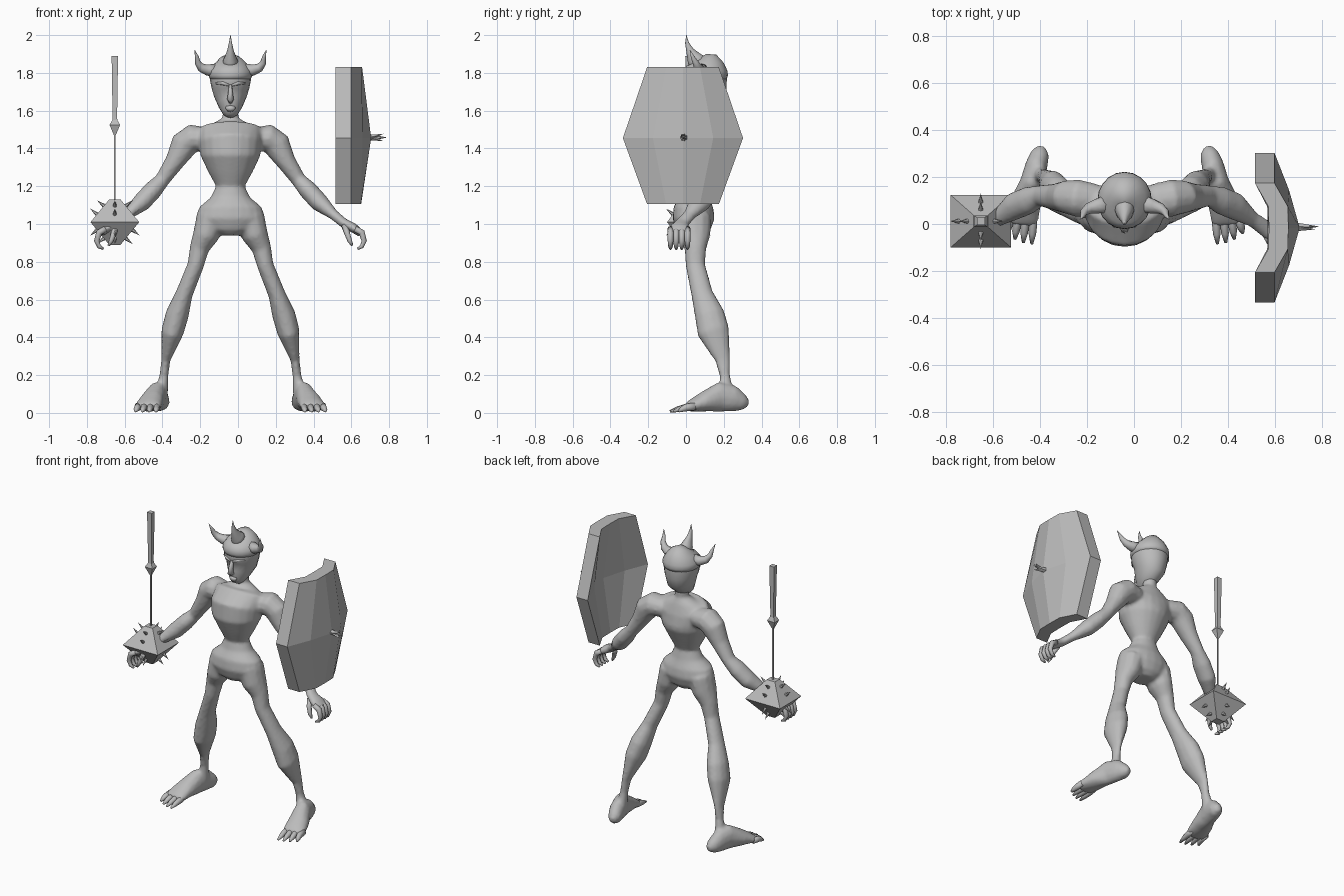
import bpy, bmesh, math
from mathutils import Vector

CX = -0.04  # symmetry plane of the figure
grey = bpy.data.materials.new("plain_grey")
grey.diffuse_color = (0.5, 0.5, 0.5, 1)


def finish(bm, name, smooth=True):
    bmesh.ops.recalc_face_normals(bm, faces=bm.faces)
    me = bpy.data.meshes.new(name)
    bm.to_mesh(me)
    bm.free()
    me.materials.append(grey)
    for p in me.polygons:
        p.use_smooth = smooth
    ob = bpy.data.objects.new(name, me)
    bpy.context.collection.objects.link(ob)
    return ob


def tube(bm, rings, side=1, ref=(0, 1, 0), n=12):
    """Loft ellipses (offset, y, z, half width, half depth) along their path."""
    pts = [Vector((CX + side * r[0], r[1], r[2])) for r in rings]
    loops = []
    for i, (p, r) in enumerate(zip(pts, rings)):
        t = (pts[min(i + 1, len(pts) - 1)] - pts[max(i - 1, 0)]).normalized()
        u = Vector(ref).cross(t).normalized()
        v = t.cross(u)
        loops.append([bm.verts.new(p + u * r[3] * math.cos(a) + v * r[4] * math.sin(a))
                      for a in [2 * math.pi * k / n for k in range(n)]])
    for a, b in zip(loops, loops[1:]):
        for k in range(n):
            bm.faces.new((a[k], a[(k + 1) % n], b[(k + 1) % n], b[k]))
    bm.faces.new(loops[0])
    bm.faces.new(loops[-1])


# ---- body: torso, limbs and feet fused into one skin
bm = bmesh.new()
tube(bm, [(0, .04, .94, .06, .06), (0, .04, .97, .14, .09), (0, .04, 1.03, .185, .112),
          (0, .04, 1.09, .165, .105), (0, .045, 1.14, .105, .08), (0, .045, 1.2, .076, .066),
          (0, .045, 1.27, .115, .1), (0, .045, 1.36, .158, .143), (0, .05, 1.43, .168, .148),
          (0, .09, 1.5, .17, .1), (0, .1, 1.53, .1, .06), (0, .1, 1.56, .042, .042),
          (0, .1, 1.64, .04, .045)], n=20)
for s in (-1, 1):
    # arm
    tube(bm, [(.12, .1, 1.45, .06, .07), (.2, .11, 1.455, .075, .08), (.245, .115, 1.42, .075, .072),
              (.295, .115, 1.33, .052, .058), (.36, .12, 1.235, .04, .045),
              (.41, .1, 1.18, .05, .06), (.47, .075, 1.115, .05, .06),
              (.545, .02, 1.05, .028, .034), (.6, -.02, 1.005, .026, .038),
              (.65, -.035, .98, .026, .055), (.69, -.04, .95, .02, .055)], s)
    # leg
    tube(bm, [(.1, .045, 1.04, .08, .09), (.13, .045, .94, .07, .085), (.165, .05, .87, .052, .058),
              (.185, .05, .78, .044, .052), (.245, .085, .63, .046, .058),
              (.282, .125, .52, .062, .08), (.307, .145, .43, .06, .086),
              (.342, .195, .28, .024, .04), (.352, .205, .2, .024, .028),
              (.365, .215, .1, .035, .04)], s)
    # foot
    tube(bm, [(.355, .33, .05, .018, .02), (.36, .3, .055, .04, .045), (.375, .25, .075, .048, .07),
              (.392, .18, .085, .052, .08), (.418, .1, .06, .066, .055),
              (.436, .03, .038, .072, .033), (.44, 0, .028, .066, .02)], s, (0, 0, 1))
body = finish(bm, "body")
m = body.modifiers.new("fuse", 'REMESH')
m.mode, m.voxel_size, m.use_smooth_shade = 'VOXEL', .011, True
m = body.modifiers.new("soften", 'SMOOTH')
m.factor, m.iterations = .5, 4

# ---- toes, fingers and thumbs
for s, label in ((-1, "right"), (1, "left")):
    bm = bmesh.new()
    for k in range(4):
        d = .39 + .034 * k
        e = .395 + .036 * k
        y = (-.085, -.08, -.065, -.04)[k]
        tube(bm, [(d, .05, .035, .016, .02), (d, 0, .028, .018, .02),
                  ((d + e) / 2, y / 2, .02, .016, .015), (e, y, .008, .006, .006)], s, (0, 0, 1), 8)
    finish(bm, label + "_toes")
    bm = bmesh.new()
    for k in range(4):
        y = -.082 + .03 * k
        tube(bm, [(.66, y, .975, .016, .016), (.695, y, .955, .017, .017), (.708, y, .91, .014, .015),
                  (.695, y, .88, .011, .012), (.672, y, .868, .006, .007)], s, n=8)
    tube(bm, [(.605, -.045, .99, .018, .02), (.618, -.075, .95, .015, .016),
              (.632, -.085, .91, .012, .013), (.645, -.085, .885, .006, .006)], s, n=8)
    finish(bm, label + "_fingers")

# ---- head with nose and brows
bm = bmesh.new()
tube(bm, [(0, .03, 1.572, .022, .02), (0, .04, 1.59, .042, .048), (0, .065, 1.63, .065, .08),
          (0, .095, 1.68, .088, .108), (0, .1, 1.72, .1, .114), (0, .1, 1.76, .108, .116),
          (0, .1, 1.8, .11, .115)], n=20)
tube(bm, [(0, -.005, 1.735, .008, .012), (0, -.018, 1.69, .013, .018),
          (0, -.022, 1.66, .018, .02), (0, 0, 1.645, .01, .012)], n=8)
tube(bm, [(0, .01, 1.62, .028, .014), (0, .004, 1.61, .026, .012), (0, .01, 1.6, .018, .012)], n=8)
for s in (-1, 1):
    tube(bm, [(.008, -.008, 1.735, .008, .01), (.04, -.004, 1.745, .01, .012),
              (.075, .025, 1.745, .006, .008)], s, n=8)
finish(bm, "head")

# ---- horned cap
bm = bmesh.new()
tube(bm, [(0, .1, 1.765, .107, .115), (0, .1, 1.785, .116, .122), (0, .1, 1.81, .114, .12),
          (0, .1, 1.845, .09, .1), (0, .095, 1.872, .058, .07), (0, .085, 1.885, .02, .025)], n=20)
finish(bm, "cap")
bm = bmesh.new()
tube(bm, [(0, .075, 1.84, .05, .06), (0, .045, 1.875, .034, .042), (0, .02, 1.92, .017, .02),
          (0, .005, 1.96, .008, .01), (0, .002, 2.0, .001, .001)])
for s in (-1, 1):
    tube(bm, [(.075, .085, 1.815, .035, .04), (.12, .075, 1.815, .03, .032), (.155, .065, 1.828, .023, .023),
              (.174, .05, 1.855, .016, .016), (.178, .035, 1.885, .01, .01),
              (.19, .02, 1.922, .001, .001)], s, n=10)
finish(bm, "horns")


# ---- shield: faceted bowed hexagon with thickness along x
SY = -.016
# each row: height, half widths of outer and inner columns, x of edge, inner column, centre
rows = [(1.105, .19, .09, .598, .65, .652), (1.455, .318, .16, .598, .66, .705),
        (1.83, .19, .09, .598, .655, .657)]
bm = bmesh.new()
grids = []
for shift in (0, -.083):
    grid = []
    for z, wo, wi, xe, xi, xc in rows:
        cols = [(-wo, xe), (-wi, xi), (0, xc), (wi, xi), (wo, xe)]
        grid.append([bm.verts.new((x + shift, SY + y, z)) for y, x in cols])
    for a, b in zip(grid, grid[1:]):
        for k in range(4):
            bm.faces.new((a[k], a[k + 1], b[k + 1], b[k]))
    grids.append(grid)
rim = [(0, k) for k in range(5)] + [(1, 4)] + [(2, k) for k in range(4, -1, -1)] + [(1, 0)]
for (a, b), (c, d) in zip(rim, rim[1:] + rim[:1]):
    bm.faces.new((grids[0][a][b], grids[0][c][d], grids[1][c][d], grids[1][a][b]))
finish(bm, "shield", False)


def cone(bm, base, direction, r, length, n=6):
    d = Vector(direction).normalized()
    mat = d.to_track_quat('Z', 'Y').to_matrix().to_4x4()
    mat.translation = Vector(base) + d * length / 2
    bmesh.ops.create_cone(bm, cap_ends=True, segments=n, radius1=r, radius2=0, depth=length, matrix=mat)


# central boss: long spike over a four-pointed flare
bm = bmesh.new()
cone(bm, (.69, SY + .005, 1.458), (1, 0, 0), .02, .1)
for dy, dz in ((.012, .07), (.012, -.07), (-.012, .07), (-.012, -.07)):
    cone(bm, (.7, SY, 1.458), (.25, dy * 2, dz), .014, .075, 4)
finish(bm, "shield_spike", False)


# ---- flail: stacked square sections
def square_stack(name, cx, cy, secs):
    bm = bmesh.new()
    loops = [[bm.verts.new((cx + a * hx, cy + b * hy, z)) for a, b in ((-1, -1), (1, -1), (1, 1), (-1, 1))]
             for z, hx, hy in secs]
    for p, q in zip(loops, loops[1:]):
        for k in range(4):
            bm.faces.new((p[k], p[(k + 1) % 4], q[(k + 1) % 4], q[k]))
    bm.faces.new(loops[0])
    bm.faces.new(loops[-1])
    finish(bm, name, False)


FX, FY = -.652, .012
square_stack("flail_handle", FX, FY, [(1.47, .005, .005), (1.525, .028, .024), (1.55, .013, .013),
                                      (1.57, .012, .012), (1.89, .017, .016)])
square_stack("flail_chain", FX, FY, [(1.1, .004, .004), (1.48, .004, .004)])
square_stack("flail_ball", FX, FY, [(.89, .03, .025), (1.01, .129, .112), (1.13, .03, .025)])
bm = bmesh.new()
for up in (1, -1):
    for dx, dy in ((1, 0), (-1, 0), (0, 1), (0, -1)):
        for t in (.35, .72):
            h = .12 * t
            rx, ry = .129 - .099 * t, .112 - .087 * t
            n = Vector((dx, dy, up * .8)).normalized()
            cone(bm, Vector((FX + dx * rx, FY + dy * ry, 1.01 + up * h)) - n * .005, n, .012, .052)
finish(bm, "flail_spikes", False)
